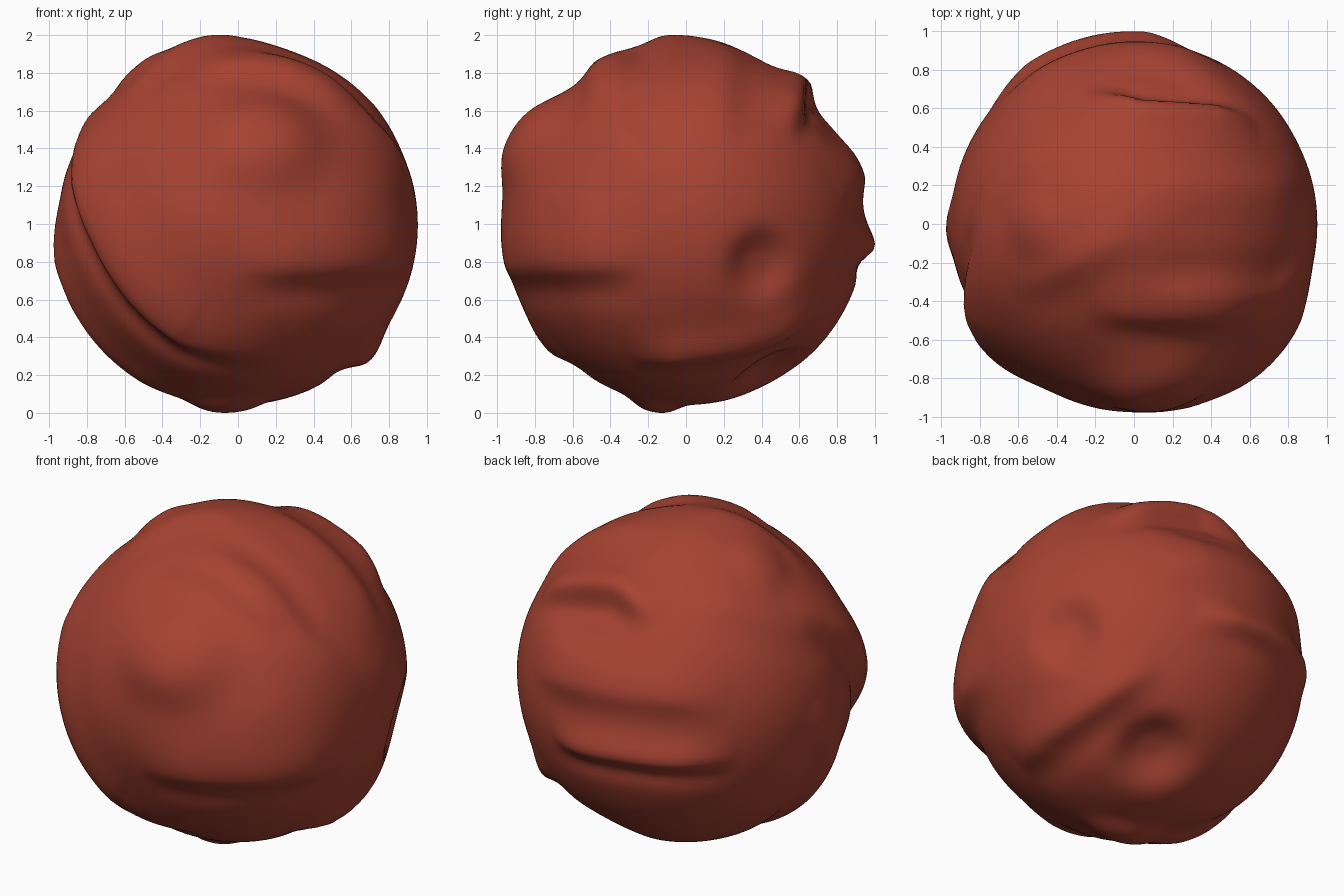
import bpy, bmesh, math
from mathutils import Vector

if "Cube" in bpy.data.objects:
    bpy.data.objects.remove(bpy.data.objects["Cube"])

RADIUS = 0.952


def direction(longitude, latitude):
    """Unit direction from degrees; longitude runs from +x towards +y."""
    lon, lat = math.radians(longitude), math.radians(latitude)
    return Vector((math.cos(lon) * math.cos(lat), math.sin(lon) * math.cos(lat), math.sin(lat)))


def make_spot(place, height, size, stretch=1):
    """Rounded bump or bowl, as a height rule."""
    centre = direction(*place)
    side = Vector((0, 0, 1)).cross(centre).normalized()
    up = centre.cross(side)

    def rise(d):
        if d.dot(centre) < 0:
            return 0
        q = math.hypot(d.dot(side) / stretch, d.dot(up)) / size
        return height * math.exp(-q ** 3)
    return rise


def make_fold(height, soft, *path, sharp=0.08):
    """Ridge along a path: gentle slope on its left, steep drop on its right."""
    points = [direction(*place) for place in path]
    spans = list(zip(points, points[1:]))

    def nearest(d):
        for i, (a, b) in enumerate(spans):
            ab = b - a
            t = min(1, max(0, (d - a).dot(ab) / ab.length_squared))
            gap = (d - (a + ab * t).normalized()).length
            yield gap, (i + t) / len(spans), d.dot(a.cross(b))

    def rise(d):
        gap, along, side = min(nearest(d))
        fade = min(1, 1.5 * math.sin(math.pi * along))
        if side > 0:
            return height * fade * math.exp(-(gap / soft) ** 2)
        drop = math.exp(-(gap / sharp) ** 2)
        valley = math.exp(-(gap / sharp - 2.2) ** 2)
        return height * fade * (drop - 0.3 * valley)
    return rise


# Bumps and craters
front_bump = make_spot((-81, 28), 0.085, 0.25, stretch=1.25)
front_belly = make_spot((-92, 5), 0.025, 0.5)
side_crater = make_spot((26, -13), -0.08, 0.18)
underside_crater = make_spot((63, -58), -0.11, 0.21)
rear_hollow = make_spot((79, 37), -0.05, 0.18, stretch=1.6)
bottom_knob = make_spot((-110, -80), 0.05, 0.13, stretch=1.6)
crown = make_spot((-172, 79), 0.05, 0.36)
shoulder = make_spot((180, 57), 0.03, 0.16)
cheek = make_spot((-45, 0), 0.04, 0.35)

# Folds around the sides
front_ledge = make_fold(0.04, 0.22, (-92, -12), (-51, -12), (-12, -11))
right_sweep = make_fold(0.07, 0.24, (175, 42), (-155, 17), (-139, -4),
                        (-127, -23), (-112, -38), (-72, -46), sharp=0.07)
right_outer_fold = make_fold(0.04, 0.14, (174, 6), (-173, -19), (-167, -44), (-90, -81))
left_sweep = make_fold(0.03, 0.24, (-6, 9), (-28, 33), (-42, 55), (-95, 68))
left_low_ridge = make_fold(0.05, 0.14, (-27, -47), (4, -45), (33, -39), (59, -25))

# Folds on the back and top
back_ledge = make_fold(0.03, 0.18, (58, 12), (96, 16), (141, 14))
back_low_ridge = make_fold(0.055, 0.10, (72, -7), (102, -6), (143, -6), sharp=0.06)
back_brow = make_fold(0.055, 0.12, (38, 31), (61, 45), (85, 51), (114, 42), sharp=0.06)
top_step = make_fold(0.02, 0.16, (11, 24), (22, 57), (90, 78))
top_front_step = make_fold(0.03, 0.16, (-120, 59), (-67, 59), (-35, 38))
top_crease = make_fold(0.02, 0.12, (-151, 41), (-30, 88))
shoulder_crease = make_fold(0.02, 0.15, (129, 50), (165, 39), (-173, 24))

FEATURES = [
    front_bump, front_belly, side_crater, underside_crater, rear_hollow,
    bottom_knob, crown, shoulder, cheek,
    front_ledge, right_sweep, right_outer_fold, left_sweep, left_low_ridge,
    back_ledge, back_low_ridge, back_brow,
    top_step, top_front_step, top_crease, shoulder_crease,
]

# Lumpy ball
bm = bmesh.new()
bmesh.ops.create_icosphere(bm, subdivisions=6, radius=1)
for v in bm.verts:
    d = v.co.normalized()
    v.co = d * (RADIUS + sum(rise(d) for rise in FEATURES))
for f in bm.faces:
    f.smooth = True

# Stand it on the ground
floor = min(v.co.z for v in bm.verts)
bmesh.ops.translate(bm, verts=bm.verts, vec=(0, 0, -floor))

mesh = bpy.data.meshes.new("lumpy_ball")
bm.to_mesh(mesh)
bm.free()
ball = bpy.data.objects.new("lumpy_ball", mesh)
bpy.context.collection.objects.link(ball)

# Clay red material
clay = bpy.data.materials.new("clay_red")
clay.use_nodes = True
colour = (0.38, 0.055, 0.032, 1)
clay.diffuse_color = colour
clay.node_tree.nodes["Principled BSDF"].inputs["Base Color"].default_value = colour
mesh.materials.append(clay)
